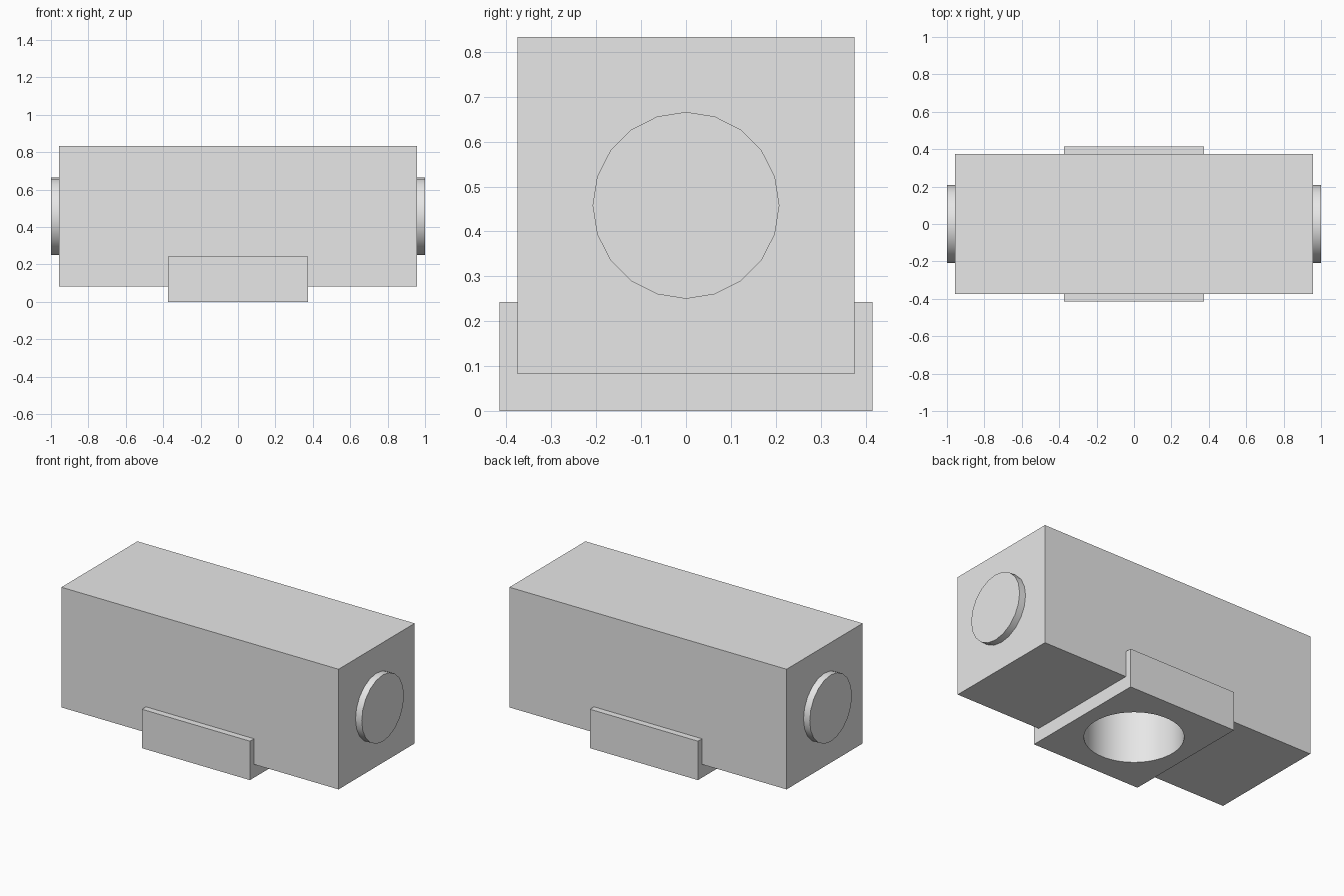
import bpy
import bmesh
import math

if "Cube" in bpy.data.objects:
    bpy.data.objects.remove(bpy.data.objects["Cube"], do_unlink=True)

BODY_HALF_X, BODY_HALF_Y = 0.957, 0.375
BODY_BOTTOM, BODY_TOP = 0.083, 0.833
MID_Z = (BODY_BOTTOM + BODY_TOP) / 2

gray = bpy.data.materials.new("plain_gray")
gray.use_nodes = True
gray.diffuse_color = (0.8, 0.8, 0.8, 1)
gray.node_tree.nodes["Principled BSDF"].inputs["Base Color"].default_value = (0.8, 0.8, 0.8, 1)


def finish(obj, name):
    obj.name = name
    obj.data.name = name
    obj.data.materials.clear()
    obj.data.materials.append(gray)
    return obj


def activate(obj):
    bpy.ops.object.select_all(action="DESELECT")
    obj.select_set(True)
    bpy.context.view_layer.objects.active = obj


def cylinder(name, sides, radius, depth, location, rotation=(0, 0, 0)):
    bpy.ops.mesh.primitive_cylinder_add(
        vertices=sides, radius=radius, depth=depth, location=location, rotation=rotation)
    return finish(bpy.context.object, name)


def extrude_along_x(name, profile, half_length):
    """Closed (y, z) profile swept symmetrically along x."""
    bm = bmesh.new()
    face = bm.faces.new([bm.verts.new((-half_length, y, z)) for y, z in profile])
    swept = bmesh.ops.extrude_face_region(bm, geom=[face])
    verts = [v for v in swept["geom"] if isinstance(v, bmesh.types.BMVert)]
    bmesh.ops.translate(bm, verts=verts, vec=(2 * half_length, 0, 0))
    bmesh.ops.recalc_face_normals(bm, faces=bm.faces)
    mesh = bpy.data.meshes.new(name)
    bm.to_mesh(mesh)
    bm.free()
    obj = bpy.data.objects.new(name, mesh)
    bpy.context.collection.objects.link(obj)
    return finish(obj, name)


# Long rectangular body
w = BODY_HALF_Y
body = extrude_along_x("body", [(-w, BODY_BOTTOM), (w, BODY_BOTTOM), (w, BODY_TOP), (-w, BODY_TOP)],
                       BODY_HALF_X)

# U-shaped bracket that cradles the body
outer, lip = 0.415, 0.243
half = [(outer, 0), (outer, lip), (w, lip), (w, BODY_BOTTOM)]
bracket = extrude_along_x("mounting_bracket", half + [(-y, z) for y, z in reversed(half)], 0.373)

# Raised disc on each end
for side, sign in (("left", 1), ("right", -1)):
    disc = cylinder(side + "_end_disc", 20, 0.208, 0.083, (sign * BODY_HALF_X, 0, MID_Z),
                    (0, sign * math.pi / 2, 0))
    # Start the ring of corners at the top
    disc.scale = (1, 1, 1)
    disc.location.x = sign * (1 - 0.0415)
    activate(disc)
    bpy.ops.object.shade_smooth_by_angle(angle=math.radians(30))

# Round socket bored up through the bracket into the body
cutter = cylinder("socket_cutter", 64, 0.277, 1.0, (0, 0, MID_Z - 0.5))
cutter.hide_render = True
for obj in (body, bracket):
    activate(obj)
    cut = obj.modifiers.new("socket", "BOOLEAN")
    cut.operation = "DIFFERENCE"
    cut.solver = "EXACT"
    cut.object = cutter
    bpy.ops.object.modifier_apply(modifier=cut.name)
    bpy.ops.object.shade_smooth_by_angle(angle=math.radians(30))
bpy.data.objects.remove(cutter, do_unlink=True)
